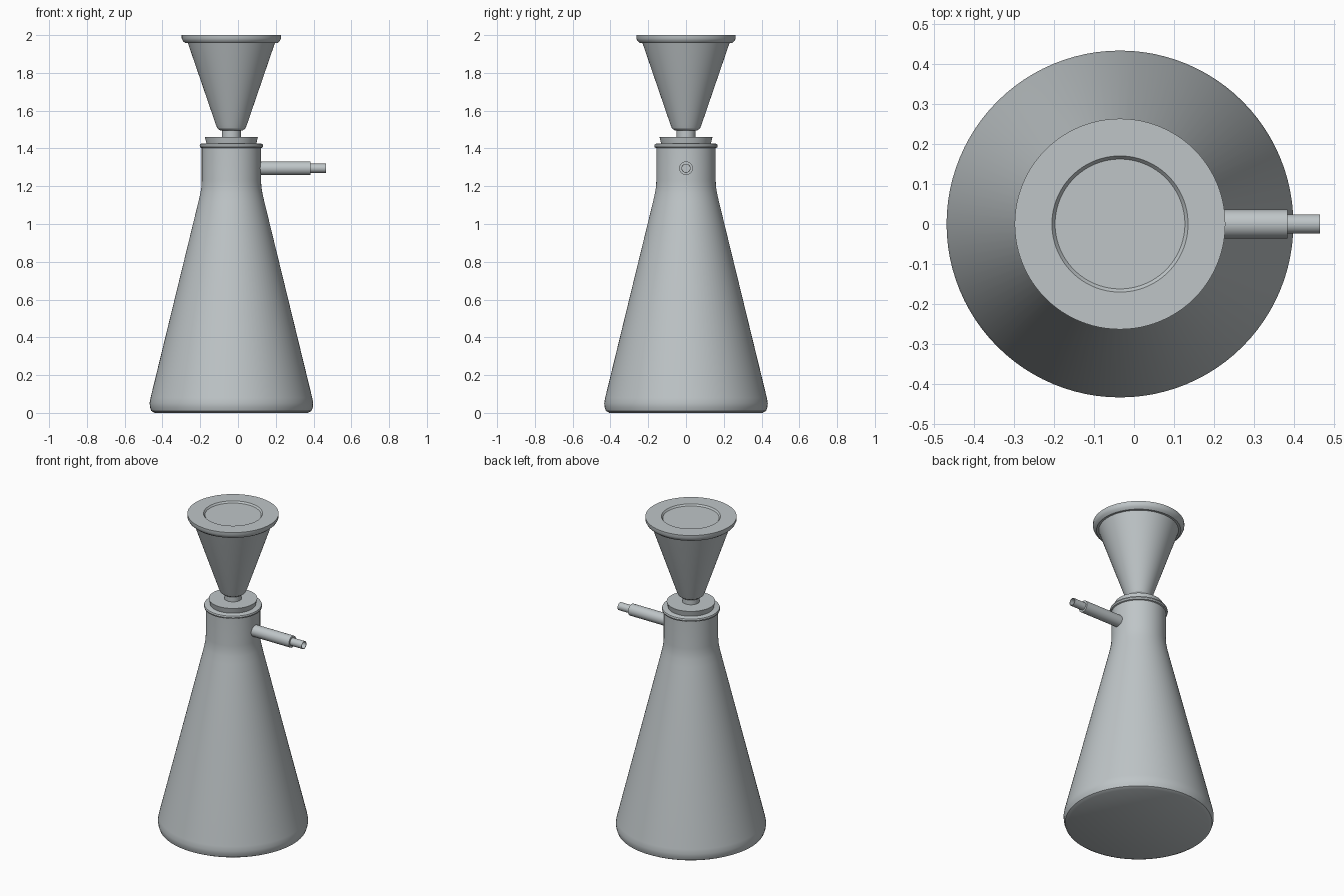
import bpy, bmesh
from math import cos, sin, tau, radians
from mathutils import Matrix

cube = bpy.data.objects.get("Cube")
if cube:
    bpy.data.objects.remove(cube, do_unlink=True)

AXIS_X = -0.035
SIDES = 96

glass = bpy.data.materials.new("pale grey")
glass.use_nodes = True
colour = (0.52, 0.56, 0.575, 1)
glass.diffuse_color = colour
glass.node_tree.nodes["Principled BSDF"].inputs["Base Color"].default_value = colour


def lathe(name, profile, matrix, sides=SIDES):
    """Turn (radius, height) points around z; a zero radius closes the end."""
    bm = bmesh.new()
    rings = []
    for r, z in profile:
        if r == 0:
            rings.append([bm.verts.new((0, 0, z))] * sides)
        else:
            rings.append([bm.verts.new((r * cos(tau * i / sides), r * sin(tau * i / sides), z))
                          for i in range(sides)])
    for low, high in zip(rings, rings[1:]):
        for i in range(sides):
            j = (i + 1) % sides
            corners = dict.fromkeys((low[i], low[j], high[j], high[i]))
            bm.faces.new(list(corners))
    bmesh.ops.recalc_face_normals(bm, faces=bm.faces)
    mesh = bpy.data.meshes.new(name)
    bm.to_mesh(mesh)
    bm.free()
    mesh.materials.append(glass)
    obj = bpy.data.objects.new(name, mesh)
    obj.matrix_world = matrix
    bpy.context.collection.objects.link(obj)
    bpy.ops.object.select_all(action='DESELECT')
    obj.select_set(True)
    bpy.context.view_layer.objects.active = obj
    bpy.ops.object.shade_smooth_by_angle(angle=radians(30))
    return obj


upright = Matrix.Translation((AXIS_X, 0, 0))
sideways = Matrix.Translation((AXIS_X, 0, 1.295)) @ Matrix.Rotation(tau / 4, 4, 'Y')

# Conical flask with rounded heel, soft shoulder and rolled lip
lathe("flask_body", [
    (0, 0), (0.405, 0), (0.424, 0.01), (0.431, 0.03), (0.433, 0.052), (0.428, 0.08),
    (0.174, 1.12), (0.164, 1.165), (0.159, 1.195), (0.157, 1.23), (0.157, 1.402),
    (0.165, 1.405), (0.168, 1.414), (0.165, 1.423), (0.157, 1.426), (0, 1.426)], upright)

# Tapered stopper in the neck
lathe("stopper", [(0, 1.40), (0.126, 1.40), (0.14, 1.46), (0, 1.46)], upright)

# Short stem between stopper and funnel
lathe("funnel_stem", [(0, 1.44), (0.05, 1.44), (0.05, 1.51), (0, 1.51)], upright, 48)

# Funnel with wide rim and a shallow recessed disc on top
lathe("funnel", [
    (0, 1.494), (0.058, 1.494), (0.074, 1.506), (0.083, 1.528), (0.23, 1.957),
    (0.243, 1.957), (0.256, 1.968), (0.263, 1.982), (0.263, 2.0),
    (0.17, 2.0), (0.162, 1.99), (0, 1.99)], upright)

# Side arm and its open nozzle
lathe("side_arm", [(0, 0.14), (0.036, 0.14), (0.036, 0.418), (0, 0.418)], sideways, 48)
lathe("side_nozzle", [
    (0, 0.40), (0.024, 0.40), (0.024, 0.50), (0.021, 0.50), (0.021, 0.42), (0, 0.42)], sideways, 48)
